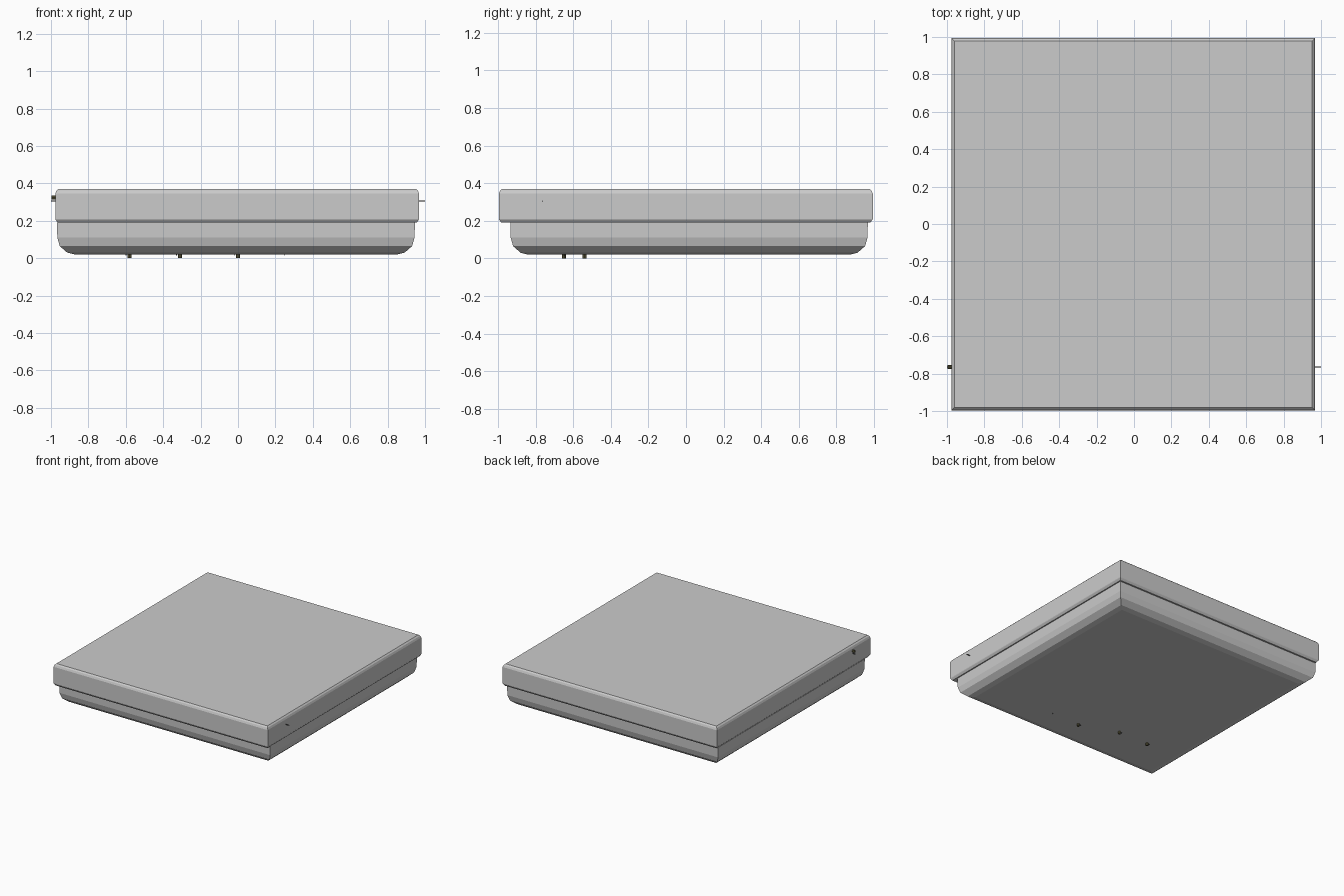
import bpy, bmesh
from mathutils import Matrix, Vector

if "Cube" in bpy.data.objects:
    bpy.data.objects.remove(bpy.data.objects["Cube"])


def finish(name, bm, mat=None):
    bmesh.ops.recalc_face_normals(bm, faces=bm.faces)
    mesh = bpy.data.meshes.new(name)
    bm.to_mesh(mesh)
    bm.free()
    obj = bpy.data.objects.new(name, mesh)
    bpy.context.collection.objects.link(obj)
    if mat:
        mesh.materials.append(mat)
    return obj


def stepped_slab(name, x0, x1, y0, y1, profile):
    """Mitred rectangular shell; profile is a list of (inset, z)."""
    bm = bmesh.new()
    rings = []
    for d, z in profile:
        corners = [(x0 + d, y0 + d), (x1 - d, y0 + d),
                   (x1 - d, y1 - d), (x0 + d, y1 - d)]
        rings.append([bm.verts.new((x, y, z)) for x, y in corners])
    for a, b in zip(rings, rings[1:]):
        for i in range(4):
            j = (i + 1) % 4
            bm.faces.new((a[i], a[j], b[j], b[i]))
    bm.faces.new(rings[0][::-1])
    bm.faces.new(rings[-1])
    return finish(name, bm)


def rod(name, start, end, radius, mat, sides=8):
    start, end = Vector(start), Vector(end)
    axis = end - start
    bm = bmesh.new()
    place = Matrix.Translation((start + end) / 2) @ axis.to_track_quat('Z', 'Y').to_matrix().to_4x4()
    bmesh.ops.create_cone(bm, cap_ends=True, segments=sides, radius1=radius,
                          radius2=radius, depth=axis.length, matrix=place)
    return finish(name, bm, mat)


brass = bpy.data.materials.new("dark_brass")
brass.diffuse_color = (0.12, 0.11, 0.05, 1)
brass.use_nodes = True
brass.node_tree.nodes["Principled BSDF"].inputs["Base Color"].default_value = brass.diffuse_color
dark = bpy.data.materials.new("dark_metal")
dark.diffuse_color = (0.06, 0.06, 0.06, 1)
dark.use_nodes = True
dark.node_tree.nodes["Principled BSDF"].inputs["Base Color"].default_value = dark.diffuse_color

# Overhanging upper lid with chamfered rims
stepped_slab("upper_lid", -0.977, 0.968, -0.996, 0.994,
             [(0.013, 0.19), (0.002, 0.205), (0, 0.21), (0, 0.345), (0.006, 0.36), (0.016, 0.37)])

# Lower tray, rounding in towards the base
stepped_slab("lower_tray", -0.968, 0.946, -0.935, 0.968,
             [(0.095, 0.02), (0.055, 0.03), (0.015, 0.065), (0.002, 0.11), (0, 0.192)])

# Small knobs with pins beneath the tray
for i, (x, y) in enumerate([(-0.58, -0.54), (-0.31, -0.54), (0.0, -0.65)]):
    rod(f"base_knob_{i + 1}", (x, y, 0), (x, y, 0.022), 0.01, brass)
    rod(f"base_pin_{i + 1}", (x - 0.02, y, 0.014), (x - 0.02, y, 0.022), 0.003, dark, 6)
rod("base_pin_4", (0.25, -0.65, 0.014), (0.25, -0.65, 0.022), 0.003, dark, 6)

# Side pins and the left fitting
rod("right_pin", (0.96, -0.765, 0.305), (1.0, -0.765, 0.305), 0.003, dark, 6)
rod("left_pin", (-1.0, -0.765, 0.305), (-0.97, -0.765, 0.305), 0.003, dark, 6)
rod("left_knob", (-0.997, -0.765, 0.325), (-0.97, -0.765, 0.325), 0.01, brass)
